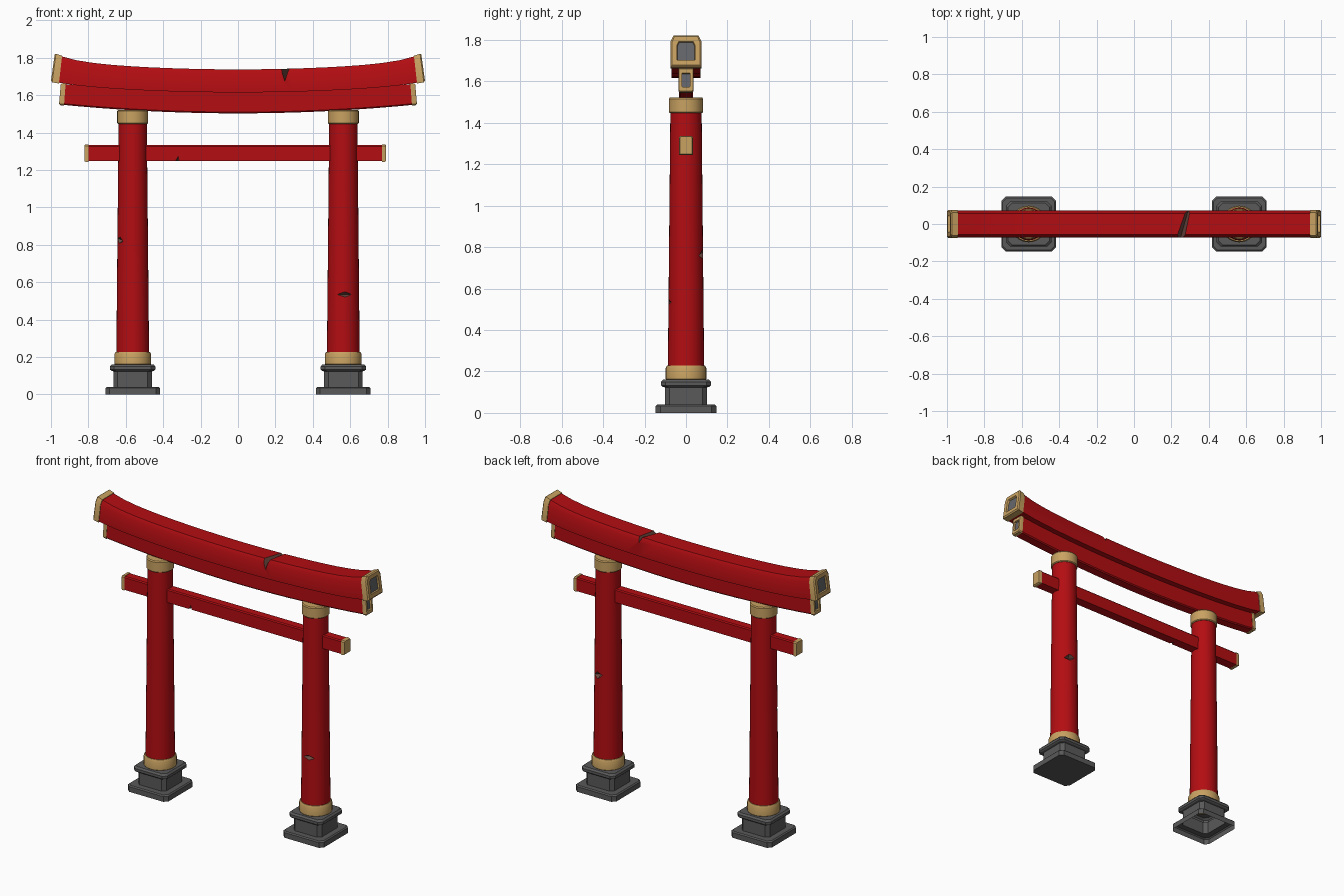
import bpy, bmesh, math
from mathutils import Vector

if "Cube" in bpy.data.objects:
    bpy.data.objects.remove(bpy.data.objects["Cube"])


def material(name, rgb):
    m = bpy.data.materials.new(name)
    m.diffuse_color = (*rgb, 1)
    m.use_nodes = True
    m.node_tree.nodes["Principled BSDF"].inputs["Base Color"].default_value = m.diffuse_color
    return m


RED = material("red_lacquer", (0.45, 0.004, 0.006))
GOLD = material("gold_trim", (0.58, 0.36, 0.12))
STONE = material("grey_stone", (0.10, 0.10, 0.10))
PANEL = material("end_panel_grey", (0.13, 0.135, 0.15))
WOOD = material("exposed_wood", (0.15, 0.065, 0.05))


def loft(name, rings, mats, start=True, end=True, last=0):
    """Skin closed rings of points; the final cap takes material 'last'."""
    bm = bmesh.new()
    rows = [[bm.verts.new(p) for p in r] for r in rings]
    n = len(rows[0])
    for a, b in zip(rows, rows[1:]):
        for i in range(n):
            bm.faces.new((a[i], a[(i + 1) % n], b[(i + 1) % n], b[i]))
    if start:
        bm.faces.new(rows[0][::-1])
    if end:
        bm.faces.new(rows[-1]).material_index = last
    bmesh.ops.recalc_face_normals(bm, faces=bm.faces)
    me = bpy.data.meshes.new(name)
    bm.to_mesh(me)
    bm.free()
    for m in mats:
        me.materials.append(m)
    ob = bpy.data.objects.new(name, me)
    bpy.context.collection.objects.link(ob)
    return ob


def activate(ob):
    bpy.ops.object.select_all(action='DESELECT')
    ob.select_set(True)
    bpy.context.view_layer.objects.active = ob


def smooth(ob):
    activate(ob)
    bpy.ops.object.shade_smooth_by_angle(angle=math.radians(30))


def notch(ob, loc, size, rot=0, tilt=0):
    """Chip away an octahedral splinter, leaving exposed wood."""
    x, y, z = size
    ring = [(x, 0, 0), (0, 0, z), (-x, 0, 0), (0, 0, -z)]
    tip = 0.02
    cut = loft("chip_cutter",
               [[(a * tip, -y, c * tip) for a, b, c in ring], ring,
                [(a * tip, y, c * tip) for a, b, c in ring]], [WOOD])
    cut.location = loc
    cut.rotation_euler = (0, tilt, rot)
    cut.hide_render = True
    mod = ob.modifiers.new("chip", 'BOOLEAN')
    mod.operation, mod.object, mod.solver = 'DIFFERENCE', cut, 'EXACT'
    mod.material_mode = 'TRANSFER'
    activate(ob)
    bpy.ops.object.modifier_apply(modifier=mod.name)
    bpy.data.objects.remove(cut, do_unlink=True)


def lathe(name, cx, profile, mat):
    N = 32
    ring = [(math.cos(math.tau * i / N), math.sin(math.tau * i / N)) for i in range(N)]
    return loft(name, [[(cx + r * c, r * s, z) for c, s in ring] for r, z in profile], [mat])


def cut_square(cx, h, z):
    c = 0.022
    q = [(h, h - c), (h - c, h), (c - h, h), (-h, h - c),
         (-h, c - h), (c - h, -h), (h - c, -h), (h, c - h)]
    return [(cx + x, y, z) for x, y in q]


def station(x, k, section, edges, lean):
    """Beam cross-section at x, scaled by k about its centre."""
    lo, hi = edges(x)
    pts = []
    for y, t in section:
        t = 0.5 + (t - 0.5) * k
        pts.append((x * (1 - lean * t * x ** 4), y * k, lo + (hi - lo) * t))
    return pts


def beam(name, x0, x1, section, edges, lean, segs):
    xs = [x0 + (x1 - x0) * i / segs for i in range(segs + 1)]
    return loft(name, [station(x, 1, section, edges, lean) for x in xs], [RED])


def beam_cap(name, x0, x1, section, edges, lean, k, window=0):
    d = 1 if x1 > x0 else -1
    steps = [(x0, k), (x1 - d * 0.007, k), (x1, k - 0.1)]
    if window:
        steps += [(x1, window), (x1 - d * 0.012, window - 0.03)]
    smooth(loft(name, [station(x, s, section, edges, lean) for x, s in steps],
                [GOLD, PANEL], last=1 if window else 0))


# Pillars, collars and stepped stone feet
pillars = {}
for side, s in (("left", -1), ("right", 1)):
    cx = 0.563 * s
    pillars[side] = lathe(side + "_pillar", cx, [(0.088, 0.17), (0.075, 1.50)], RED)
    smooth(lathe(side + "_lower_collar", cx,
                 [(0.092, 0.155), (0.098, 0.163), (0.098, 0.215), (0.092, 0.228)], GOLD))
    smooth(lathe(side + "_upper_collar", cx,
                 [(0.078, 1.447), (0.083, 1.452), (0.083, 1.515), (0.078, 1.522)], GOLD))
    foot = [(0.146, 0), (0.146, 0.034), (0.139, 0.041), (0.102, 0.041), (0.102, 0.123),
            (0.113, 0.126), (0.121, 0.133), (0.121, 0.15), (0.111, 0.161)]
    loft(side + "_stone_foot", [cut_square(cx, h, z) for h, z in foot], [STONE],
         start=(s > 0))

notch(pillars["right"], (0.573, -0.084, 0.535), (0.05, 0.035, 0.014))
notch(pillars["right"], (0.585, 0.08, 0.765), (0.05, 0.03, 0.022), -0.25, 0.2)
notch(pillars["left"], (-0.633, -0.043, 0.825), (0.035, 0.022, 0.018), -1.02, 0.3)
for p in pillars.values():
    smooth(p)

# Curved top beam and the narrower beam beneath it
top_sec = [(-0.071, 0), (0.071, 0), (0.071, 0.8), (0.057, 1), (-0.057, 1), (-0.071, 0.8)]
low_sec = [(-0.034, 0.06), (-0.028, 0), (0.028, 0), (0.034, 0.06), (0.034, 1), (-0.034, 1)]


def top_edges(x):
    return 1.615 + 0.045 * x * x + 0.015 * x ** 8, 1.738 + 0.05 * x * x + 0.032 * x ** 8


def low_edges(x):
    return 1.503 + 0.052 * x * x, 1.62 + 0.045 * x * x


top = beam("top_beam", -0.97, 0.97, top_sec, top_edges, 0.02, 20)
notch(top, (0.25, -0.07, 1.745), (0.022, 0.3, 0.07), -0.27)
smooth(top)
smooth(beam("under_beam", -0.94, 0.94, low_sec, low_edges, 0.012, 20))

# Straight tie beam passing through the pillars
tie_sec = [(-0.031, 0), (0.031, 0), (0.031, 0.92), (0.025, 1), (-0.025, 1), (-0.031, 0.92)]


def tie_edges(x):
    return 1.247, 1.334


tie = beam("tie_beam", -0.81, 0.78, tie_sec, tie_edges, 0, 1)
notch(tie, (-0.325, -0.031, 1.245), (0.01, 0.03, 0.03), 0, 0.2)
smooth(tie)

# Gold end caps
for side, s in (("left", -1), ("right", 1)):
    beam_cap(side + "_top_cap", s * 0.957, s * 1.0, top_sec, top_edges, 0.02, 1.06, 0.62)
    beam_cap(side + "_under_cap", s * 0.93, s * 0.957, low_sec, low_edges, 0.012, 1.06, 0.6)
    end = 0.792 if s > 0 else -0.822
    beam_cap(side + "_tie_cap", end - s * 0.022, end, tie_sec, tie_edges, 0, 1.07)
